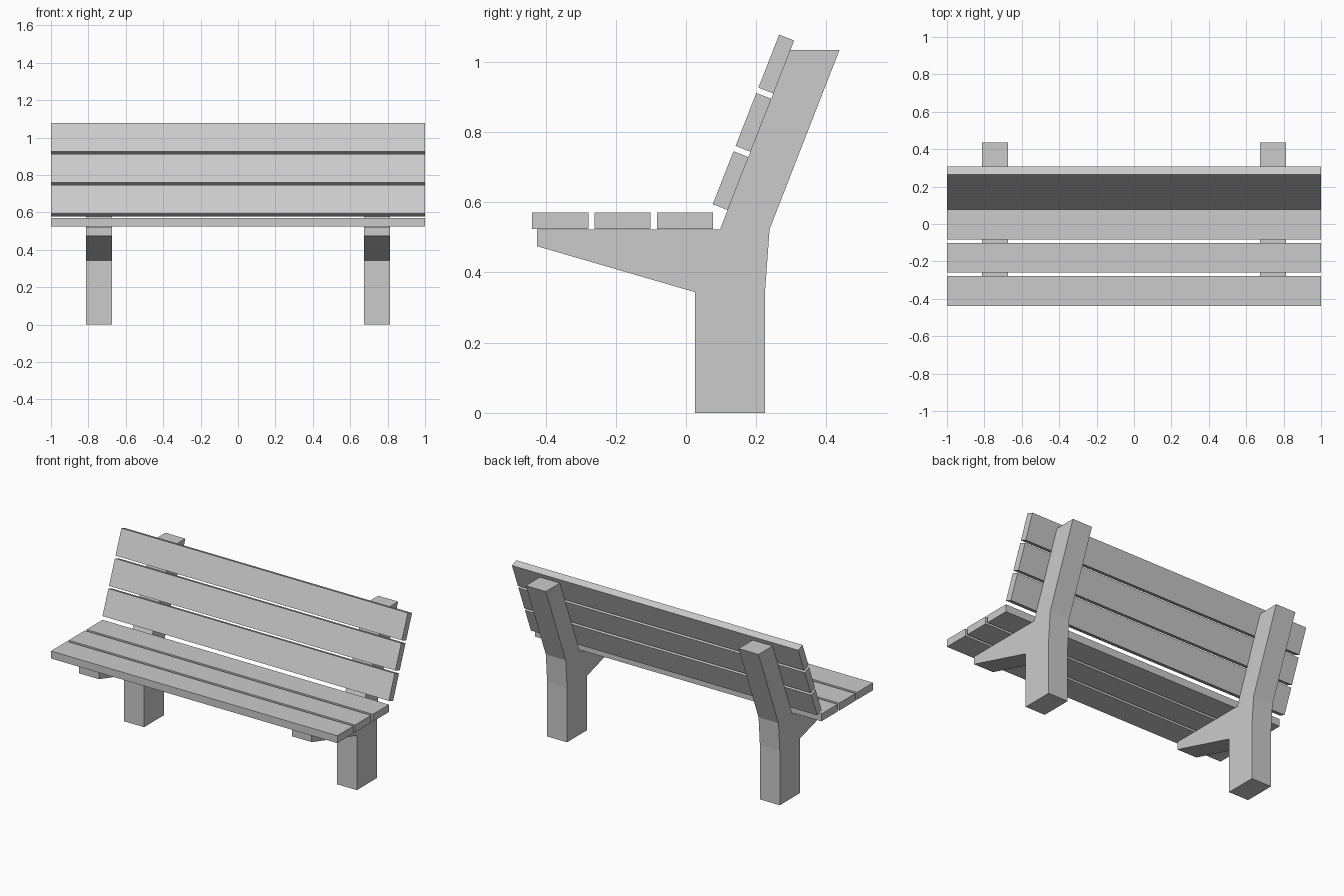
import bpy, bmesh
from math import radians
from mathutils import Matrix

if "Cube" in bpy.data.objects:
    bpy.data.objects.remove(bpy.data.objects["Cube"])


def finish(name, bm):
    bmesh.ops.recalc_face_normals(bm, faces=bm.faces[:])
    mesh = bpy.data.meshes.new(name)
    bm.to_mesh(mesh)
    bm.free()
    obj = bpy.data.objects.new(name, mesh)
    bpy.context.collection.objects.link(obj)
    return obj


def slat(name, y, z, depth, height, tilt=0):
    bm = bmesh.new()
    bmesh.ops.create_cube(bm, size=1, matrix=Matrix.Diagonal((2, depth, height, 1)))
    obj = finish(name, bm)
    obj.location = (0, y, z)
    obj.rotation_euler.x = -radians(tilt)
    return obj


def support(name, x, width, profile):
    bm = bmesh.new()
    face = bm.faces.new([bm.verts.new((x - width / 2, y, z)) for y, z in profile])
    new = bmesh.ops.extrude_face_region(bm, geom=[face])["geom"]
    bmesh.ops.translate(bm, vec=(width, 0, 0),
                        verts=[v for v in new if isinstance(v, bmesh.types.BMVert)])
    return finish(name, bm)


# Branching supports: leg, seat arm and leaning back post in one profile (y, z)
profile = [(0.025, 0), (0.225, 0), (0.225, 0.344), (0.238, 0.523), (0.437, 1.033),
           (0.297, 1.033), (0.097, 0.523), (-0.425, 0.523), (-0.425, 0.475), (0.025, 0.344)]
for side, x in (("left", -0.743), ("right", 0.743)):
    support(side + "_support", x, 0.139, profile)

# Three flat seat slats
for i in range(3):
    slat(f"seat_slat_{i + 1}", -0.358 + 0.1775 * i, 0.547, 0.16, 0.047)

# Three leaning backrest slats
for i in range(3):
    slat(f"back_slat_{i + 1}", 0.1272 + 0.065 * i, 0.6615 + 0.166 * i, 0.046, 0.162, 21.4)
